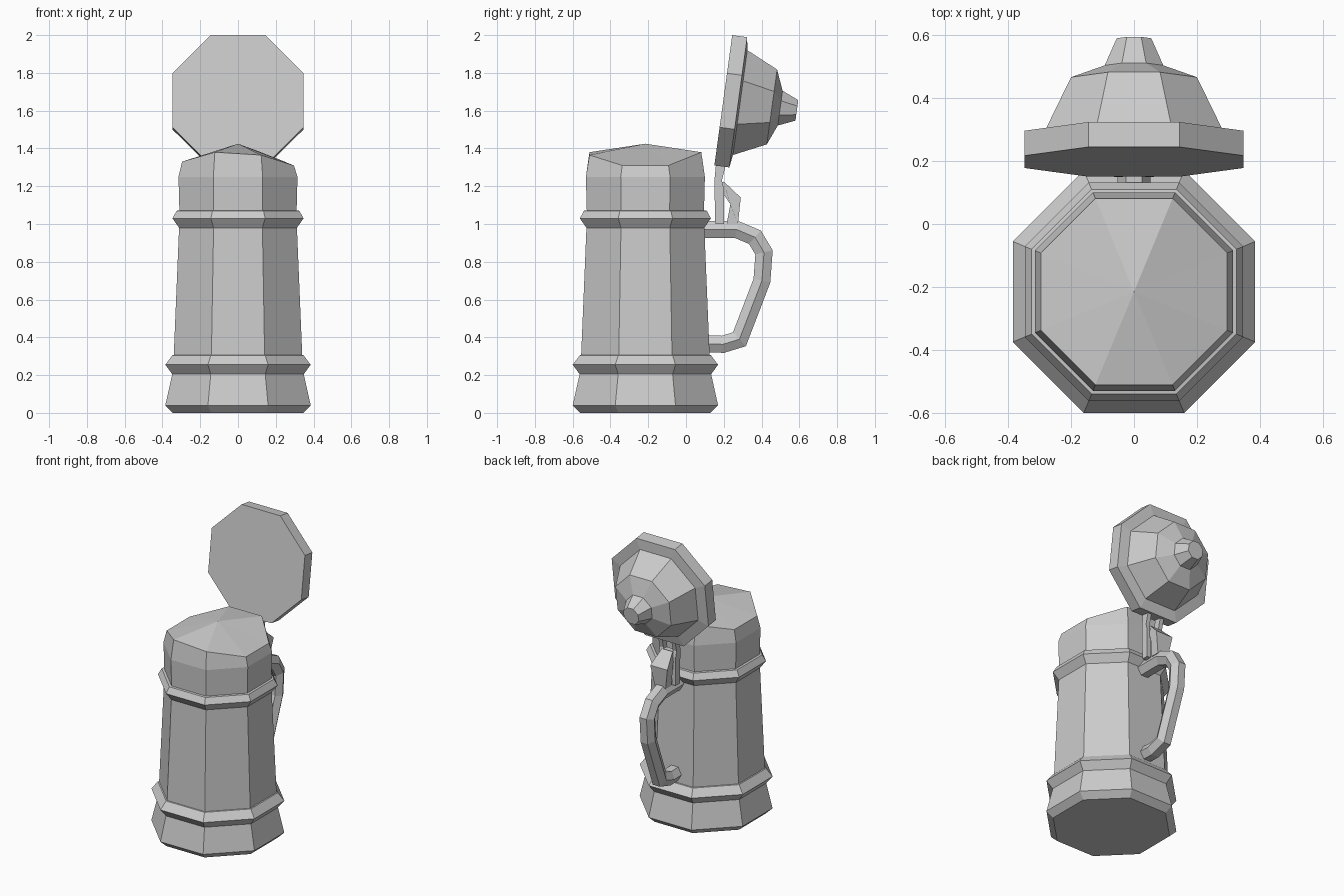
import bpy, bmesh, math
from mathutils import Vector, Matrix

cube = bpy.data.objects.get("Cube")
if cube:
    bpy.data.objects.remove(cube, do_unlink=True)

grey = bpy.data.materials.new("plain_grey")
grey.use_nodes = True
grey.diffuse_color = (0.6, 0.6, 0.6, 1)
grey.node_tree.nodes["Principled BSDF"].inputs["Base Color"].default_value = (0.6, 0.6, 0.6, 1)

SIDES = 8
AXIS_Y = -0.215


def finish(name, bm):
    bmesh.ops.recalc_face_normals(bm, faces=bm.faces)
    mesh = bpy.data.meshes.new(name)
    bm.to_mesh(mesh)
    bm.free()
    mesh.materials.append(grey)
    obj = bpy.data.objects.new(name, mesh)
    bpy.context.collection.objects.link(obj)
    return obj


def skin(bm, rings, capped=True):
    """Bridge rings of vertices into a tube."""
    n = len(rings[0])
    for a, b in zip(rings, rings[1:]):
        for i in range(n):
            j = (i + 1) % n
            bm.faces.new((a[i], a[j], b[j], b[i]))
    if capped:
        bm.faces.new(rings[0])
        bm.faces.new(rings[-1])


def octagon(bm, apothem, z):
    r = apothem / math.cos(math.pi / SIDES)
    angles = [math.tau * (i + 0.5) / SIDES for i in range(SIDES)]
    return [bm.verts.new((r * math.cos(a), r * math.sin(a), z)) for a in angles]


def turned(name, profile):
    bm = bmesh.new()
    skin(bm, [octagon(bm, r, z) for r, z in profile])
    return finish(name, bm)


def slab(name, outline, x0, x1):
    """Extrude a side outline (y, z) across x."""
    bm = bmesh.new()
    skin(bm, [[bm.verts.new((x, y, z)) for y, z in outline] for x in (x0, x1)])
    return finish(name, bm)


# Mug body with flared foot and two raised bands
body = turned("mug_body", [
    (0.345, 0), (0.385, 0.04), (0.348, 0.205), (0.385, 0.255), (0.347, 0.305),
    (0.34, 0.307), (0.312, 0.98), (0.347, 1.03), (0.325, 1.07), (0.31, 1.072)])
body.location.y = AXIS_Y

# Foam: uneven rim rising to a low peak
bm = bmesh.new()
rings = [octagon(bm, r, z) for r, z in ((0.31, 1.06), (0.315, 1.25), (0.296, 1.38))]
skin(bm, rings, capped=False)
for v in rings[-1]:
    if abs(v.co.x) > 0.2:
        v.co.z = 1.31 if v.co.x > 0 else 1.33
    elif v.co.x > 0 and v.co.y < 0:
        v.co.z = 1.365
peak = bm.verts.new((0, 0, 1.425))
for i in range(SIDES):
    bm.faces.new((rings[-1][i], rings[-1][(i + 1) % SIDES], peak))
bm.faces.new(rings[0])
foam = finish("foam", bm)
foam.location.y = AXIS_Y

# Open lid, tipped back past upright
lid = turned("lid", [
    (0.348, 0), (0.348, 0.08), (0.28, 0.09), (0.2, 0.26), (0.093, 0.304), (0.055, 0.393)])
lid.location = (0, 0.1975, 1.655)
lid.rotation_euler.x = math.radians(-97.8)

# Hinge fork and thumb lever
fork = [(0.155, 1.0), (0.2, 1.0), (0.2, 1.19), (0.19, 1.23), (0.215, 1.33),
        (0.16, 1.33), (0.15, 1.225)]
for side, sign in (("left", 1), ("right", -1)):
    slab("hinge_fork_" + side, fork, sign * 0.035, sign * 0.063)
slab("hinge_pin", [(0.155, 1.17), (0.2, 1.17), (0.2, 1.22), (0.155, 1.22)], -0.04, 0.04)
lever = [(0.215, 1.0), (0.275, 1.0), (0.29, 1.14), (0.2, 1.225), (0.19, 1.17), (0.235, 1.105)]
thumb = slab("thumb_lever", lever, -0.04, 0.04)
for v in thumb.data.vertices:
    if 1.1 < v.co.z < 1.15:
        v.co.x *= 1.6

# Handle: six-sided section swept along a bent path
path = [Vector((0, y, z)) for y, z in (
    (0.08, 0.97), (0.27, 0.97), (0.365, 0.93), (0.413, 0.85),
    (0.402, 0.7), (0.283, 0.39), (0.195, 0.363), (0.1, 0.367))]
bm = bmesh.new()
rings = []
for i, p in enumerate(path):
    before = (p - path[max(i - 1, 0)]).normalized()
    after = (path[min(i + 1, len(path) - 1)] - p).normalized()
    tangent = (before + after).normalized()
    out = Vector((0, -tangent.z, tangent.y))
    miter = 1 / max(0.8, tangent.dot(after if after.length else before))
    ring = []
    for k in range(6):
        a = math.tau * k / 6
        offset = Vector((0.052 * math.cos(a), 0, 0)) + out * (0.052 * miter * math.sin(a))
        ring.append(bm.verts.new(p + offset))
    rings.append(ring)
skin(bm, rings)
finish("handle", bm)
